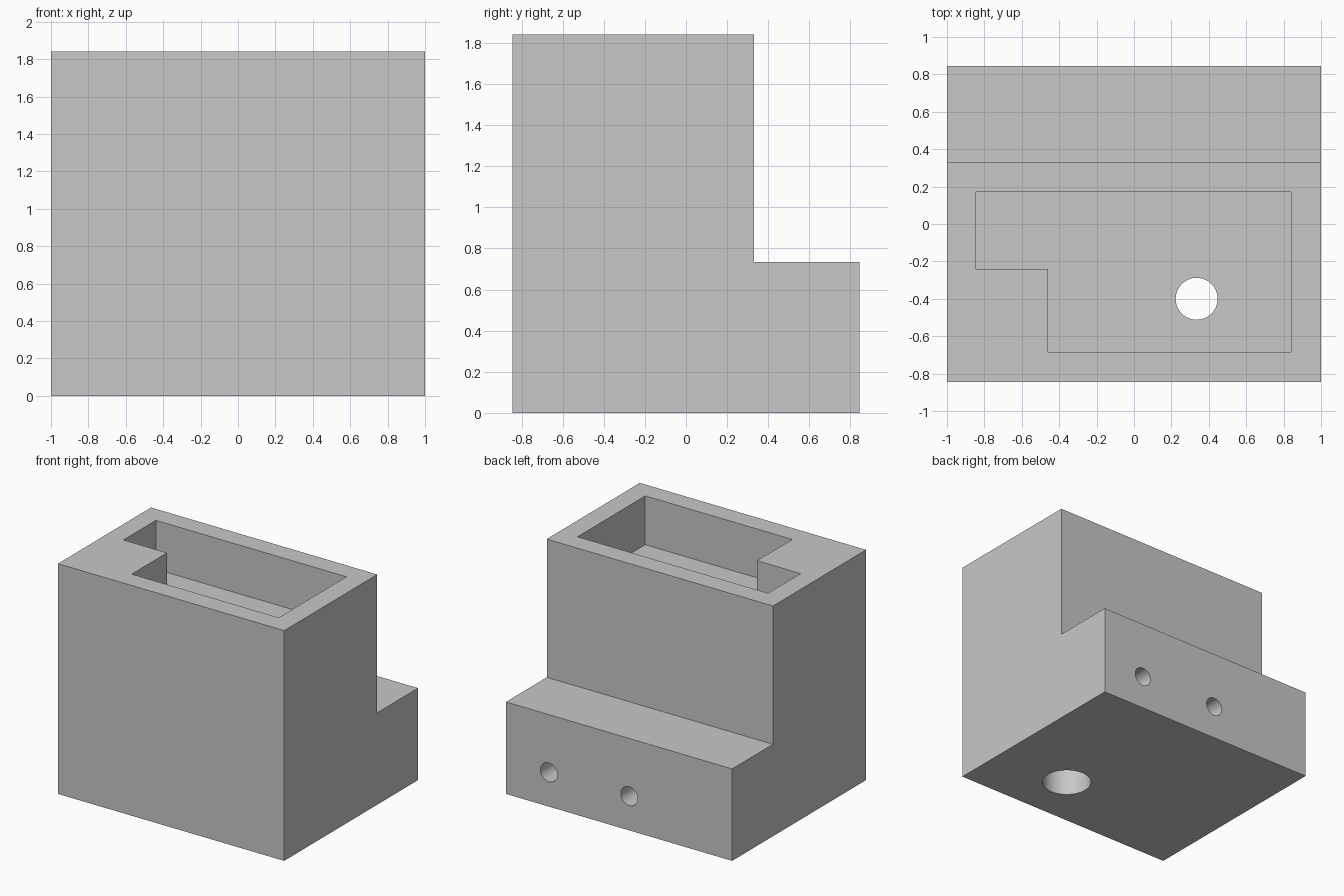
import bpy
import bmesh
from math import radians
from mathutils import Vector

cube = bpy.data.objects.get("Cube")
if cube:
    bpy.data.objects.remove(cube, do_unlink=True)

grey = bpy.data.materials.new("plain grey")
grey.use_nodes = True
colour = (0.58, 0.58, 0.58, 1)
grey.diffuse_color = colour
grey.node_tree.nodes["Principled BSDF"].inputs["Base Color"].default_value = colour


def prism(name, outline, sweep):
    """Solid made by sweeping a closed outline along a vector."""
    bm = bmesh.new()
    face = bm.faces.new([bm.verts.new(p) for p in outline])
    moved = bmesh.ops.extrude_face_region(bm, geom=[face])["geom"]
    verts = [v for v in moved if isinstance(v, bmesh.types.BMVert)]
    bmesh.ops.translate(bm, verts=verts, vec=Vector(sweep))
    bmesh.ops.recalc_face_normals(bm, faces=bm.faces)
    mesh = bpy.data.meshes.new(name)
    bm.to_mesh(mesh)
    bm.free()
    mesh.materials.append(grey)
    obj = bpy.data.objects.new(name, mesh)
    bpy.context.collection.objects.link(obj)
    return obj


def rod(name, radius, depth, centre, tilt=0):
    bpy.ops.mesh.primitive_cylinder_add(
        vertices=64, radius=radius, depth=depth,
        location=centre, rotation=(tilt, 0, 0))
    obj = bpy.context.object
    obj.name = name
    obj.data.materials.append(grey)
    return obj


# Stepped block, from its side profile
TOP, LEDGE, FRONT, STEP, BACK = 1.84, 0.735, -0.845, 0.33, 0.845
side = [(FRONT, 0), (BACK, 0), (BACK, LEDGE), (STEP, LEDGE), (STEP, TOP), (FRONT, TOP)]
block = prism("stepped_block", [(-1, y, z) for y, z in side], (2, 0, 0))

# Pocket in the top, with one corner left solid
FLOOR = TOP - 0.39
plan = [(-0.845, 0.17), (-0.845, -0.24), (-0.46, -0.24),
        (-0.46, -0.685), (0.84, -0.685), (0.84, 0.17)]
cutters = [prism("pocket_cutter", [(x, y, FLOOR) for x, y in plan], (0, 0, 1))]

# Screw hole through the pocket floor, with a wide bore from below
cutters.append(rod("screw_hole_cutter", 0.112, 4, (0.335, -0.4, 1)))
cutters.append(rod("wide_bore_cutter", 0.185, 2.2, (0.335, -0.4, 0)))

# Two blind holes in the back of the ledge
for x in (0.62, -0.09):
    cutters.append(rod("back_hole_cutter", 0.075, 1.3, (x, BACK, 0.274), radians(90)))

# Cut everything out, then drop the cutters
bpy.context.view_layer.objects.active = block
for cutter in cutters:
    cutter.hide_render = True
    mod = block.modifiers.new("cut", "BOOLEAN")
    mod.operation = "DIFFERENCE"
    mod.solver = "EXACT"
    mod.object = cutter
    bpy.ops.object.modifier_apply(modifier=mod.name)
    bpy.data.objects.remove(cutter, do_unlink=True)

# Round bores smooth, block edges sharp
bpy.ops.object.select_all(action="DESELECT")
block.select_set(True)
bpy.ops.object.shade_smooth_by_angle(angle=radians(30))
